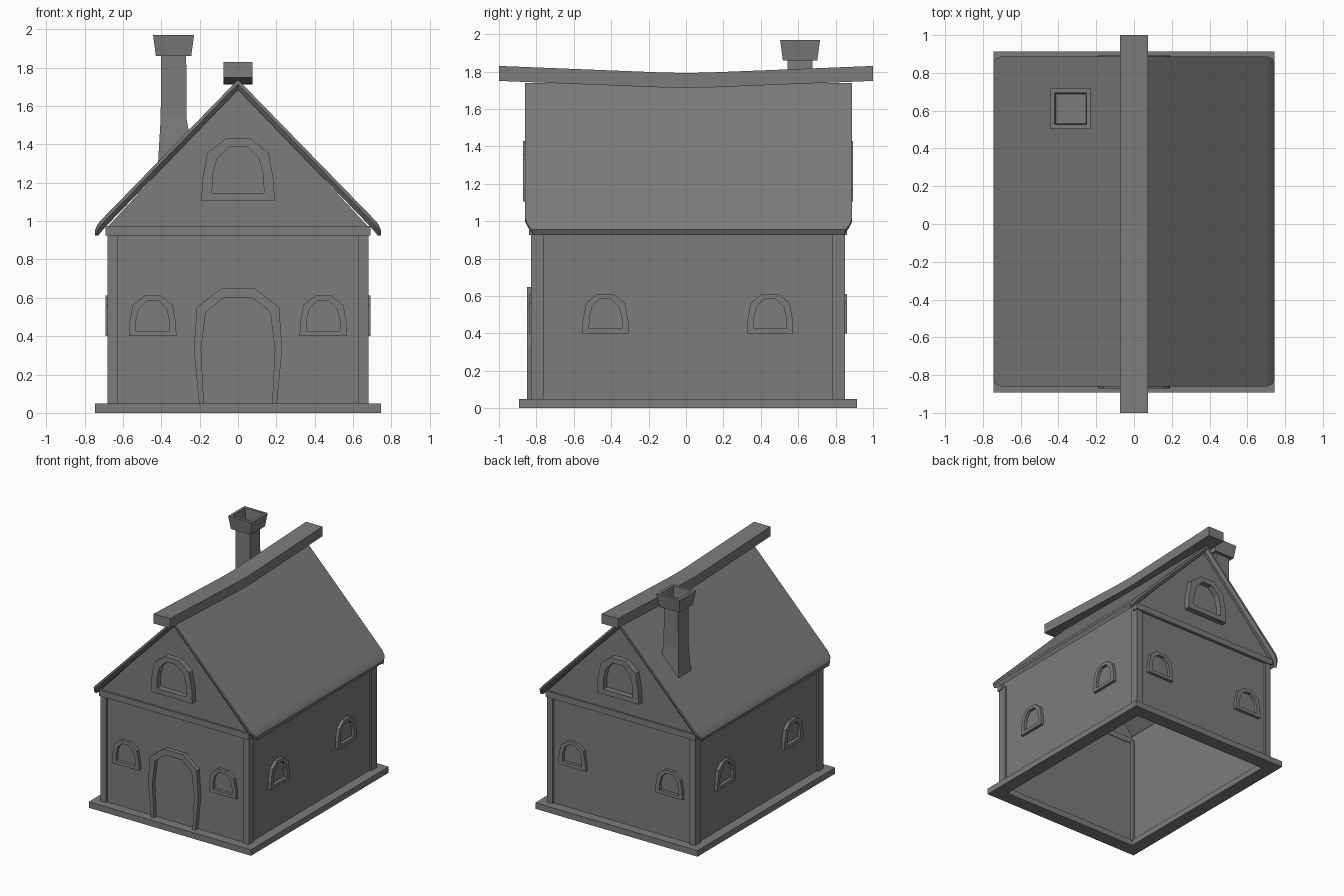
import bpy, bmesh
from math import pi, radians
from mathutils import Matrix, Vector

if "Cube" in bpy.data.objects:
    bpy.data.objects.remove(bpy.data.objects["Cube"])

grey = bpy.data.materials.new("stone_grey")
grey.use_nodes = True
colour = (0.2, 0.2, 0.2, 1)
grey.diffuse_color = colour
for node in grey.node_tree.nodes:
    if node.type == "BSDF_PRINCIPLED":
        node.inputs["Base Color"].default_value = colour

YC = 0.01  # centre of the house body along its depth


def make(name, verts, faces, smooth=False):
    """Mesh object with consistent outward normals."""
    bm = bmesh.new()
    vs = [bm.verts.new(v) for v in verts]
    for f in faces:
        bm.faces.new([vs[i] for i in f])
    bmesh.ops.recalc_face_normals(bm, faces=bm.faces)
    mesh = bpy.data.meshes.new(name)
    bm.to_mesh(mesh)
    bm.free()
    mesh.materials.append(grey)
    obj = bpy.data.objects.new(name, mesh)
    bpy.context.collection.objects.link(obj)
    if smooth:
        bpy.ops.object.select_all(action="DESELECT")
        obj.select_set(True)
        bpy.context.view_layer.objects.active = obj
        bpy.ops.object.shade_smooth_by_angle(angle=radians(35))
    return obj


def loft(name, rings, closed=False, smooth=False):
    """Skin equal-length closed rings; cap the ends, or join them into a loop."""
    n, m = len(rings[0]), len(rings)
    faces = []
    for r in range(m if closed else m - 1):
        s = (r + 1) % m
        for i in range(n):
            j = (i + 1) % n
            faces.append((r * n + i, r * n + j, s * n + j, s * n + i))
    if not closed:
        faces += [tuple(range(n)), tuple(range((m - 1) * n, m * n))]
    return make(name, [v for ring in rings for v in ring], faces, smooth)


def rect(cx, cy, hx, hy, z):
    return [(cx + a * hx, cy + b * hy, z) for a, b in ((-1, -1), (1, -1), (1, 1), (-1, 1))]


def box(name, cx, cy, hx, hy, z0, z1):
    return loft(name, [rect(cx, cy, hx, hy, z0), rect(cx, cy, hx, hy, z1)])


def mirror_outline(half):
    """Left half of an outline, bottom to top, completed on the right."""
    return half + [(-x, z) for x, z in reversed(half)]


def frame(name, outer, inner, depth, place, open_bottom=False):
    """Arched moulding standing out from a wall."""
    def section(o, i):
        return [place @ Vector(p) for p in (
            (o[0], 0, o[1]), (o[0], -depth, o[1]), (i[0], -depth, i[1]), (i[0], 0, i[1]))]
    rings = [section(o, i) for o, i in zip(mirror_outline(outer), mirror_outline(inner))]
    return loft(name, rings, closed=not open_bottom)


# Plinth: an open rectangular ring
loft("plinth", [rect(0, YC, 0.745, 0.903, 0), rect(0, YC, 0.745, 0.903, 0.05),
                rect(0, YC, 0.635, 0.79, 0.05), rect(0, YC, 0.635, 0.79, 0)], closed=True)

# Walls, corner posts, gables and their beams
for side, sx in (("right", -1), ("left", 1)):
    box(side + "_wall", sx * 0.655, YC, 0.01, 0.8, 0.04, 0.99)
    for end, sy in (("front", -1), ("back", 1)):
        box(f"{end}_{side}_post", sx * 0.655, YC + sy * 0.805, 0.026, 0.035, 0.04, 0.94)
for end, sy in (("front", -1), ("back", 1)):
    box(end + "_wall", 0, YC + sy * 0.815, 0.655, 0.01, 0.04, 0.94)
    box(end + "_beam", 0, YC + sy * 0.825, 0.69, 0.025, 0.925, 0.975)
    loft(end + "_gable", [[(-0.68, YC + sy * d, 0.97), (0.68, YC + sy * d, 0.97),
                           (0, YC + sy * d, 1.705)] for d in (0.81, 0.835)])

# Roof: thin bent sheet with bevelled gable edges and rolled, clipped eaves
# each row runs from ridge to eave as (x, z, setback from the gable edge)
top = [(0, 1.738, 0), (0.703, 1.017, 0), (0.732, 0.985, 0.012), (0.745, 0.955, 0.035)]
rim = [(0, 1.715, 0), (0.697, 0.998, 0), (0.722, 0.966, 0.015), (0.745, 0.926, 0.045)]
under = [(0, 1.685, 0.02), (0.68, 0.982, 0.02), (0.7, 0.96, 0.03), (0.728, 0.926, 0.05)]


def roof_row(row, sy):
    full = [(-x, z, s) for x, z, s in reversed(row[1:])] + row
    return [(x, YC + 0.004 + sy * (0.874 - s), z) for x, z, s in full]


rows = [roof_row(r, -1) for r in (top, rim, under)] + [roof_row(r, 1) for r in (under, rim, top)]
loft("roof", [list(section) for section in zip(*rows)], smooth=True)

# Sagging ridge beam
ridge = []
for y in (-1, -0.5, -0.12, 0, 0.12, 0.5, 1):
    z = 1.71 + 0.04 * max(abs(y), 0.06)
    ridge.append([(-0.075, y, z), (0.075, y, z), (0.075, y, z + 0.08), (-0.075, y, z + 0.08)])
loft("ridge_beam", ridge, smooth=True)

# Chimney: flared foot cut to the roof slope, shaft, tapered cap with a hollow
CX, CY = -0.336, 0.61
foot = [(x, y, 1.715 - 1.03 * abs(x)) for x, y, z in rect(CX, CY, 0.082, 0.082, 0)]
stack = [foot] + [rect(CX, CY, h, h, z) for h, z in (
    (0.067, 1.54), (0.066, 1.86), (0.092, 1.86), (0.107, 1.97), (0.084, 1.97), (0.078, 1.88))]
loft("chimney", stack)

# Arched windows: one outline, scaled and turned to each wall
win_out = [(-0.19, 0), (-0.188, 0.1), (-0.16, 0.25), (-0.065, 0.325)]
win_in = [(-0.135, 0.042), (-0.133, 0.13), (-0.11, 0.22), (-0.047, 0.283)]


def window(name, x, y, z, turn, scale, depth):
    place = Matrix.Translation((x, y, z)) @ Matrix.Rotation(turn, 4, "Z") @ Matrix.Scale(scale, 4)
    frame(name, win_out, win_in, depth / scale, place)


for end, sy, turn in (("front", -1, 0), ("back", 1, pi)):
    window(end + "_gable_window", 0, YC + sy * 0.83, 1.105, turn, 1, 0.052)
    for side, sx in (("right", -1), ("left", 1)):
        window(f"{end}_{side}_window", sx * 0.445, YC + sy * 0.82, 0.4, turn, 0.65, 0.03)
for side, sx in (("right", -1), ("left", 1)):
    for end, sy in (("front", -1), ("back", 1)):
        window(f"{side}_side_{end}_window", sx * 0.66, YC + sy * 0.44, 0.4,
               sx * pi / 2, 0.65, 0.03)

# Door surround, open at the threshold
door_out = [(-0.203, 0.05), (-0.23, 0.33), (-0.215, 0.55), (-0.09, 0.648)]
door_in = [(-0.178, 0.05), (-0.192, 0.33), (-0.168, 0.527), (-0.073, 0.6)]
frame("door_surround", door_out, door_in, 0.04,
      Matrix.Translation((0, YC - 0.82, 0)), open_bottom=True)
